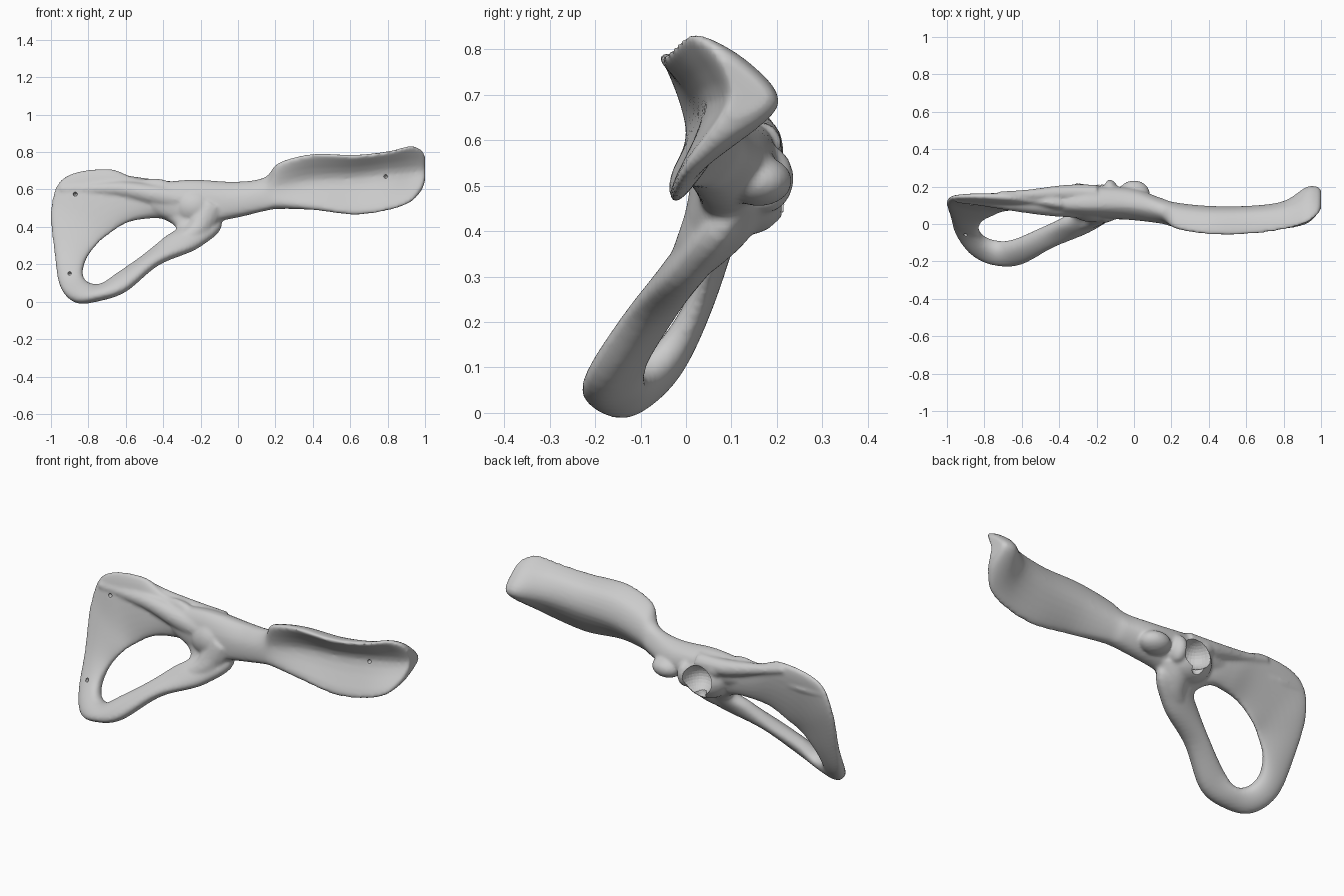
import bpy, bmesh, math
from mathutils import Vector

if "Cube" in bpy.data.objects:
    bpy.data.objects.remove(bpy.data.objects["Cube"])

def cr(p, i, t, closed):
    # Catmull-Rom point on a list of equal-length tuples
    n = len(p)
    k = [(i + j) % n if closed else min(max(i + j, 0), n - 1) for j in (-1, 0, 1, 2)]
    a, b, c, d = (p[j] for j in k)
    return tuple(.5 * (2*q + (r - o)*t + (2*o - 5*q + 4*r - s)*t*t + (3*q - o - 3*r + s)*t**3)
                 for o, q, r, s in zip(a, b, c, d))

def resample(p, steps, closed):
    n = len(p) if closed else len(p) - 1
    out = [cr(p, i, s / steps, closed) for i in range(n) for s in range(steps)]
    return out if closed else out + [tuple(p[-1])]

def loft(name, rings, closed=False):
    bm = bmesh.new()
    vs = [[bm.verts.new(c) for c in r] for r in rings]
    m = len(vs[0])
    for i in range(len(vs) if closed else len(vs) - 1):
        a, b = vs[i], vs[(i + 1) % len(vs)]
        for j in range(m):
            bm.faces.new((a[j], a[(j+1) % m], b[(j+1) % m], b[j]))
    if not closed:
        bm.faces.new(vs[0])
        bm.faces.new(vs[-1])
    bmesh.ops.recalc_face_normals(bm, faces=bm.faces)
    me = bpy.data.meshes.new(name)
    bm.to_mesh(me)
    bm.free()
    ob = bpy.data.objects.new(name, me)
    bpy.context.collection.objects.link(ob)
    return ob

def tube(name, pts):
    # pts: x, y, z, radius
    rings, path = [], resample(pts, 6, False)
    for i, p in enumerate(path):
        d = Vector(path[min(i+1, len(path)-1)][:3]) - Vector(path[max(i-1, 0)][:3])
        u = d.cross(Vector((0, .3, 1))).normalized()
        v = d.cross(u).normalized()
        rings.append([Vector(p[:3]) + p[3]*(u*math.cos(a) + v*math.sin(a))
                      for a in (j*math.tau/16 for j in range(16))])
    return loft(name, rings)

def blob(name, loc, scale):
    bpy.ops.mesh.primitive_uv_sphere_add(segments=32, ring_count=16, location=loc)
    ob = bpy.context.object
    ob.name, ob.scale = name, scale
    return ob

# Ilium: C-shaped sections (x, then y,z of top, upper back, back, bottom, lower front, upper front)
S = [(-.46, .10, .63, .15, .61, .16, .54, .11, .47, .07, .50, .06, .58),
     (-.25, .09, .65, .18, .62, .19, .52, .10, .42, .04, .44, .04, .57),
     (-.02, .09, .64, .17, .61, .19, .52, .10, .45, .03, .47, .03, .57),
     (.14, .05, .66, .11, .645, .14, .56, .08, .49, .01, .50, .01, .59),
     (.22, -.02, .74, .08, .70, .115, .59, .05, .50, -.015, .52, .00, .62),
     (.40, -.055, .785, .06, .745, .095, .62, .01, .50, -.035, .515, .015, .65),
     (.62, -.055, .78, .06, .75, .095, .63, .00, .48, -.035, .49, .03, .66),
     (.80, -.03, .80, .08, .765, .12, .65, .01, .505, -.025, .51, .045, .68),
     (.92, .005, .83, .13, .775, .195, .67, .04, .545, .00, .55, .075, .69),
     (.98, .05, .81, .13, .77, .20, .68, .09, .60, .05, .61, .09, .70),
     (1.0, .08, .775, .13, .75, .18, .69, .12, .65, .09, .66, .10, .71)]
rings = []
for s in resample(S, 6, False):
    prof = resample([(s[i], s[i+1]) for i in range(1, 13, 2)], 5, True)
    rings.append([(s[0], y, z) for y, z in prof])
parts = [loft("ilium", rings)]

# Ring around the large opening: inner point, outer point, half thickness
R = [(-.33, .06, .39, -.09, .09, .44, .05), (-.40, .10, .445, -.36, .12, .635, .055),
     (-.50, .10, .445, -.54, .14, .655, .045), (-.60, .09, .42, -.70, .15, .71, .036),
     (-.69, .075, .36, -.93, .15, .665, .028), (-.75, .05, .31, -1.0, .125, .50, .026),
     (-.81, .02, .23, -.98, .04, .25, .03), (-.83, -.03, .15, -.95, -.05, .08, .04),
     (-.80, -.085, .10, -.87, -.145, .00, .048), (-.73, -.11, .09, -.75, -.20, .01, .05),
     (-.65, -.10, .145, -.60, -.20, .06, .048), (-.52, -.045, .235, -.42, -.105, .205, .046),
     (-.40, .01, .335, -.20, -.01, .30, .048)]
nrm = Vector((.1, .88, -.45)).normalized()
rings = []
for s in resample(R, 6, True):
    a, b = Vector(s[:3]), Vector(s[3:6])
    c, h = (a + b)/2, (b - a)/2
    ring = []
    for j in range(24):
        u, v = math.cos(j*math.tau/24), math.sin(j*math.tau/24)
        sq = math.copysign(abs(v)**.75, v)
        ring.append(c + h*u + nrm*s[6]*sq)
    rings.append(ring)
parts.append(loft("ischium_and_pubis", rings, True))

# Ridges of the ischium and the neck to the pubic branch
parts.append(tube("ischial_ridge", [(-.95, .135, .60, .022), (-.82, .13, .60, .033), (-.62, .11, .60, .045),
                                    (-.42, .10, .565, .06), (-.2, .10, .53, .07)]))
parts.append(tube("pubic_neck", [(-.36, -.02, .30, .03), (-.24, .03, .36, .058), (-.19, .075, .43, .08),
                                 (-.15, .1, .5, .09)]))
parts.append(tube("ischial_crest", [(-.72, .155, .68, .02), (-.56, .155, .64, .03), (-.36, .165, .60, .045),
                                    (-.2, .16, .59, .05)]))

# Dome around the hip socket, its rim and the knob beside it
parts.append(blob("socket_dome", (-.23, .125, .505), (.135, .115, .115)))
parts.append(blob("upper_rim", (-.30, .17, .58), (.06, .045, .045)))
parts.append(blob("inner_rim", (-.13, .175, .515), (.045, .062, .075)))
parts.append(blob("knob", (.0, .16, .51), (.085, .073, .055)))

# Fuse the parts into one bone
bpy.ops.object.select_all(action='DESELECT')
for p in parts:
    p.select_set(True)
bpy.context.view_layer.objects.active = parts[0]
bpy.ops.object.join()
bone = bpy.context.object
bone.name = "hip_bone"
bpy.ops.object.transform_apply(location=True, rotation=True, scale=True)
m = bone.modifiers.new("fuse", 'REMESH')
m.mode, m.voxel_size, m.use_smooth_shade = 'VOXEL', .009, True

# Socket, its notch and the small vessel holes
cutters = [blob("socket_cutter", (-.225, .225, .51), (.085, .105, .08)),
           blob("notch_cutter", (-.235, .225, .44), (.035, .055, .05))]
for x, y, z in ((-.9, -.04, .15), (-.87, .1, .575), (.79, .03, .67)):
    cutters.append(blob("hole_cutter", (x, y, z), (.011, .035, .011)))
for c in cutters:
    b = bone.modifiers.new("cut", 'BOOLEAN')
    b.operation, b.object, b.solver = 'DIFFERENCE', c, 'FLOAT'
    c.hide_render = True
    c.hide_set(True)
sm = bone.modifiers.new("soften", 'SMOOTH')
sm.factor, sm.iterations = .5, 5
